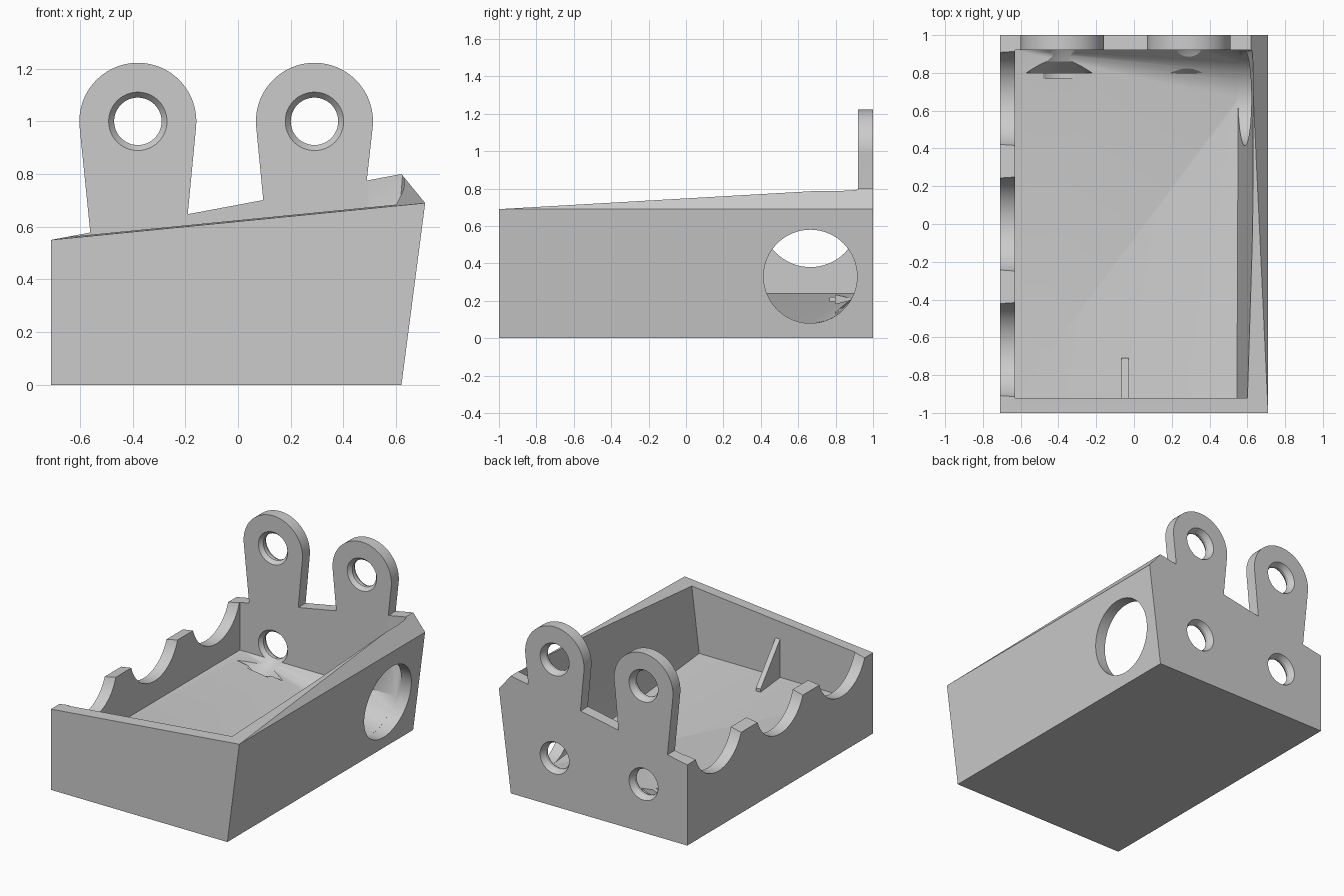
import bpy, bmesh, math
from mathutils import Matrix, Vector

cube = bpy.data.objects.get("Cube")
if cube:
    bpy.data.objects.remove(cube, do_unlink=True)

grey = bpy.data.materials.new("plain grey")
grey.use_nodes = True
COLOUR = (0.6, 0.6, 0.6, 1)
grey.diffuse_color = COLOUR
grey.node_tree.nodes["Principled BSDF"].inputs["Base Color"].default_value = COLOUR


def finish(name, bm):
    bmesh.ops.recalc_face_normals(bm, faces=bm.faces)
    mesh = bpy.data.meshes.new(name)
    bm.to_mesh(mesh)
    bm.free()
    mesh.materials.append(grey)
    obj = bpy.data.objects.new(name, mesh)
    bpy.context.collection.objects.link(obj)
    return obj


def hull(name, points):
    bm = bmesh.new()
    for p in points:
        bm.verts.new(p)
    res = bmesh.ops.convex_hull(bm, input=bm.verts)
    loose = [v for v in bm.verts if not v.link_faces]
    bmesh.ops.delete(bm, geom=loose, context="VERTS")
    bmesh.ops.dissolve_limit(bm, angle_limit=0.002, verts=bm.verts, edges=bm.edges)
    return finish(name, bm)


def extrude(name, outline, axis, start, end):
    """Extrude a 2D outline along x (outline is y, z) or y (outline is x, z)."""
    bm = bmesh.new()
    place = (lambda a, b: (start, a, b)) if axis == "x" else (lambda a, b: (a, start, b))
    face = bm.faces.new([bm.verts.new(place(a, b)) for a, b in outline])
    new = bmesh.ops.extrude_face_region(bm, geom=[face])["geom"]
    step = Vector((end - start, 0, 0)) if axis == "x" else Vector((0, end - start, 0))
    bmesh.ops.translate(bm, verts=[v for v in new if isinstance(v, bmesh.types.BMVert)], vec=step)
    return finish(name, bm)


def circle(a, b, r, n=64, first=0.0, last=2 * math.pi):
    full = last - first > 6.2
    return [(a + r * math.cos(t), b + r * math.sin(t))
            for t in (first + (last - first) * i / (n if full else n - 1) for i in range(n))]


def lathe_y(name, profile, x, z, n=48):
    """Closed solid turned around an axis parallel to y; profile is (y, radius)."""
    bm = bmesh.new()
    rings = [[bm.verts.new((a, y, b)) for a, b in circle(x, z, r, n)] for y, r in profile]
    for low, high in zip(rings, rings[1:]):
        for i in range(n):
            j = (i + 1) % n
            bm.faces.new((low[i], low[j], high[j], high[i]))
    bm.faces.new(rings[0])
    bm.faces.new(rings[-1])
    return finish(name, bm)


def combine(target, tool, operation):
    mod = target.modifiers.new(operation, "BOOLEAN")
    mod.operation = operation
    mod.solver = "EXACT"
    mod.object = tool
    bpy.context.view_layer.objects.active = target
    bpy.ops.object.modifier_apply(modifier=mod.name)
    bpy.data.objects.remove(tool, do_unlink=True)


# Outer block with leaning right wall, sloping top and bevelled back corner
tray = hull("tray", [(x, y, z) for y in (-1, 1)
                     for x, z in ((-0.71, 0), (0.62, 0), (0.71, 0.69), (-0.71, 0.55))]
            + [(0.62, 1, 0.8), (0.62, 0.92, 0.8)])

# Cavity whose floor funnels down to the round outlet
OUT_Y, OUT_Z, OUT_R = 0.665, 0.33, 0.25
cavity = [(x, y, z) for y in (-0.92, 0.92)
          for x, z in ((-0.63, 0.24), (0.545, 0.24), (0.64, 1), (-0.63, 1))]
cavity += [(0.54 + 0.14 * z, y, z) for y, z in circle(OUT_Y, OUT_Z, OUT_R)]
combine(tray, hull("cavity", cavity), "DIFFERENCE")
combine(tray, extrude("outlet", circle(OUT_Y, OUT_Z, OUT_R), "x", 0.545, 0.9), "DIFFERENCE")

# Scoops along the low side wall
for y in (-0.665, 0, 0.665):
    combine(tray, extrude("scoop", circle(y, 0.64, 0.26), "x", -0.9, -0.6), "DIFFERENCE")

# Mounting ears on the back wall
for x, left, right in ((-0.38, (-0.56, 0.575), (-0.19, 0.655)),
                       (0.29, (0.095, 0.71), (0.49, 0.79))):
    outline = circle(x, 1.0, 0.222, 40, -0.09, math.pi + 0.09)
    outline += [left, (left[0], 0.5), (right[0], 0.5), right]
    combine(tray, extrude("ear", outline, "y", 0.92, 1), "UNION")

# Screw holes in the ears and the wall, with screw head pockets in the floor
for x in (-0.38, 0.29):
    for z in (0.33, 1.0):
        profile = [(1.02, 0.12), (0.965, 0.09), (0.945, 0.09), (0.915, 0.115)]
        if z < 0.5:
            profile += [(0.86, 0.14), (0.8, 0.215), (0.799, 0.15), (0.77, 0.15)]
        combine(tray, lathe_y("screw_hole", profile, x, z), "DIFFERENCE")

# Small triangular rib against the front wall
rib = extrude("front_rib", [(-0.95, 0.2), (-0.71, 0.2), (-0.71, 0.24), (-0.92, 0.5), (-0.95, 0.5)],
              "x", -0.065, -0.03)

for obj in (tray, rib):
    bpy.ops.object.select_all(action="DESELECT")
    obj.select_set(True)
    bpy.context.view_layer.objects.active = obj
    bpy.ops.object.shade_smooth_by_angle(angle=math.radians(20))
